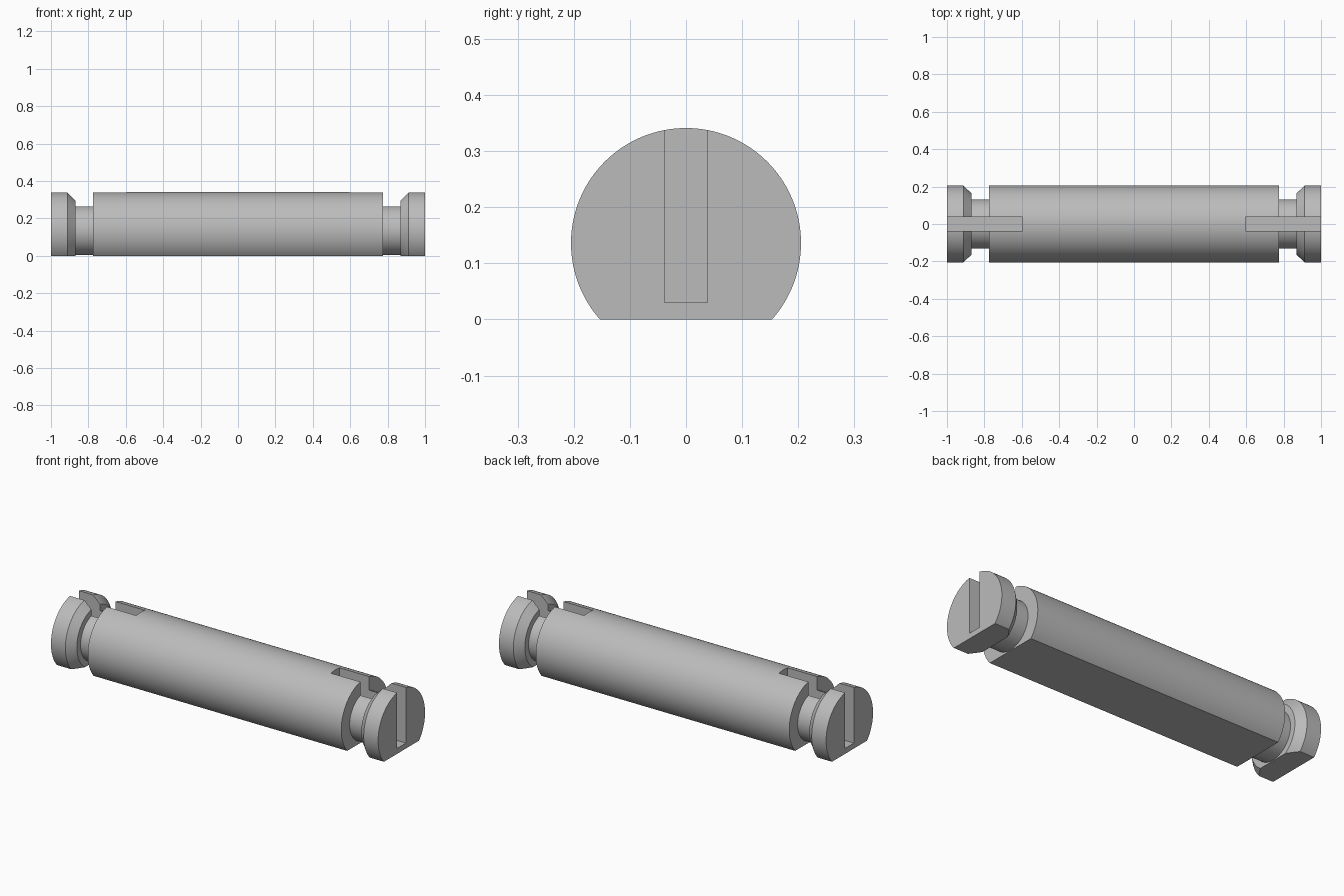
import bpy, bmesh, math
from mathutils import Matrix, Vector

if "Cube" in bpy.data.objects:
    bpy.data.objects.remove(bpy.data.objects["Cube"], do_unlink=True)

RADIUS, AXIS_Z, NECK = 0.205, 0.136, 0.132

steel = bpy.data.materials.new("plain_grey_steel")
steel.use_nodes = True
grey = (0.5, 0.5, 0.5, 1.0)
steel.diffuse_color = grey
steel.node_tree.nodes["Principled BSDF"].inputs["Base Color"].default_value = grey


def new_object(name, bm):
    bmesh.ops.recalc_face_normals(bm, faces=bm.faces)
    mesh = bpy.data.meshes.new(name)
    bm.to_mesh(mesh)
    bm.free()
    mesh.materials.append(steel)
    obj = bpy.data.objects.new(name, mesh)
    bpy.context.collection.objects.link(obj)
    return obj


def box(name, low, high):
    low, high = Vector(low), Vector(high)
    bm = bmesh.new()
    bmesh.ops.create_cube(bm, size=1, matrix=Matrix.Translation((low + high) / 2)
                          @ Matrix.Diagonal((*(high - low), 1)))
    obj = new_object(name, bm)
    obj.hide_render = True
    return obj


# Turned pin: body, necks and chamfered heads, spun about the x axis
half = [(0.775, RADIUS), (0.775, NECK), (0.87, NECK), (0.87, 0.165),
        (0.912, RADIUS), (1.0, RADIUS), (1.0, 0)]
profile = [(-x, r) for x, r in reversed(half)] + half
bm = bmesh.new()
verts = [bm.verts.new((x, 0, AXIS_Z + r)) for x, r in profile]
edges = [bm.edges.new(pair) for pair in zip(verts, verts[1:])]
bmesh.ops.spin(bm, geom=verts + edges, cent=(0, 0, AXIS_Z), axis=(1, 0, 0),
               angle=math.tau, steps=128)
bmesh.ops.remove_doubles(bm, verts=bm.verts, dist=0.0001)
pin = new_object("slotted_pin", bm)

# Cutters: flat underside and a deep slot in each end
cutters = [box("underside_cutter", (-2, -1, -1), (2, 1, 0))]
for side, x0, x1 in (("left", 0.595, 1.2), ("right", -1.2, -0.595)):
    cutters.append(box(side + "_slot_cutter", (x0, -0.038, 0.03), (x1, 0.038, 0.6)))

bpy.context.view_layer.objects.active = pin
for cutter in cutters:
    cut = pin.modifiers.new(cutter.name, "BOOLEAN")
    cut.operation = "DIFFERENCE"
    cut.solver = "EXACT"
    cut.object = cutter
    bpy.ops.object.modifier_apply(modifier=cut.name)
    bpy.data.objects.remove(cutter, do_unlink=True)

# Smooth round surfaces, crisp machined edges
bpy.ops.object.select_all(action="DESELECT")
pin.select_set(True)
bpy.ops.object.shade_smooth_by_angle(angle=math.radians(25))
